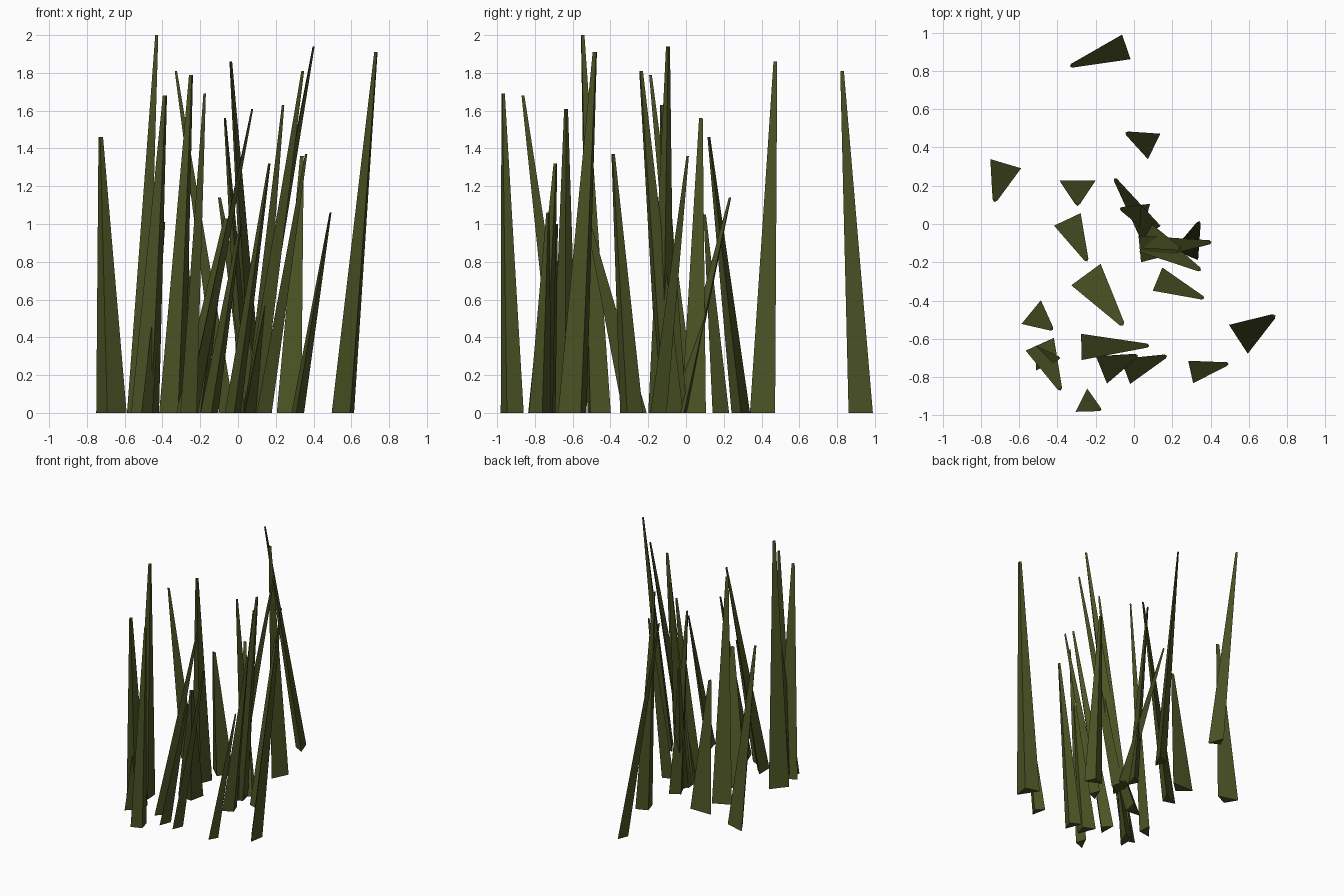
import bpy
from mathutils import Vector

# One flat olive colour
grass = bpy.data.materials.new("olive_green")
grass.diffuse_color = (0.070, 0.088, 0.018, 1)

# Each blade: middle of its wide base edge (x, y), tip (x, y), height, base width
BLADES = [
    (-0.04, 0.925, -0.33, 0.825, 1.81, 0.136),
    (0.105, 0.405, -0.04, 0.475, 1.86, 0.148),
    (-0.67, 0.315, -0.728, 0.12, 1.46, 0.168),
    (-0.295, 0.228, -0.295, 0.10, 1.05, 0.19),
    (0.087, -0.045, -0.10, 0.235, 1.14, 0.126),
    (0.065, 0.04, -0.07, 0.08, 1.56, 0.136),
    (0.06, -0.06, 0.24, -0.13, 1.63, 0.14),
    (0.065, -0.08, 0.345, -0.24, 1.81, 0.15),
    (0.03, -0.13, 0.40, -0.095, 1.94, 0.14),
    (0.27, -0.162, 0.34, 0.01, 1.36, 0.14),
    (0.123, -0.288, 0.362, -0.387, 1.37, 0.131),
    (-0.348, 0.024, -0.247, -0.19, 1.79, 0.154),
    (-0.251, -0.264, -0.06, -0.525, 1.03, 0.19),
    (-0.537, -0.46, -0.427, -0.55, 2.0, 0.16),
    (-0.492, -0.628, -0.385, -0.865, 1.68, 0.162),
    (-0.512, -0.70, -0.39, -0.70, 1.01, 0.13),
    (-0.275, -0.92, -0.175, -0.97, 1.69, 0.136),
    (-0.275, -0.642, 0.075, -0.635, 1.61, 0.137),
    (-0.17, -0.762, 0.015, -0.687, 1.0, 0.154),
    (-0.045, -0.77, 0.167, -0.69, 1.32, 0.14),
    (0.296, -0.773, 0.49, -0.73, 1.06, 0.12),
    (0.545, -0.602, 0.733, -0.48, 1.91, 0.18),
]


def triangle(mid, lean, width, z):
    """Flat isosceles triangle, its ridge pointing along the lean."""
    side = Vector((-lean.y, lean.x)) * width / 2
    pts = (mid + side, mid + lean * width * 0.46, mid - side)
    return [(p.x, p.y, z) for p in pts]


def blade(i, bx, by, tx, ty, height, width):
    base, tip = Vector((bx, by)), Vector((tx, ty))
    lean = (tip - base).normalized()
    verts = triangle(base, lean, width, 0)
    verts += triangle(tip - lean * width * 0.03, lean, width * 0.15, height)
    faces = [(0, 1, 2), (5, 4, 3)] + [(k, k + 3, (k + 1) % 3 + 3, (k + 1) % 3) for k in range(3)]
    mesh = bpy.data.meshes.new(f"grass_blade_{i}")
    mesh.from_pydata(verts, [], faces)
    mesh.materials.append(grass)
    mesh.update()
    obj = bpy.data.objects.new(f"grass_blade_{i}", mesh)
    bpy.context.collection.objects.link(obj)


# Grass tuft
for i, row in enumerate(BLADES, 1):
    blade(i, *row)
